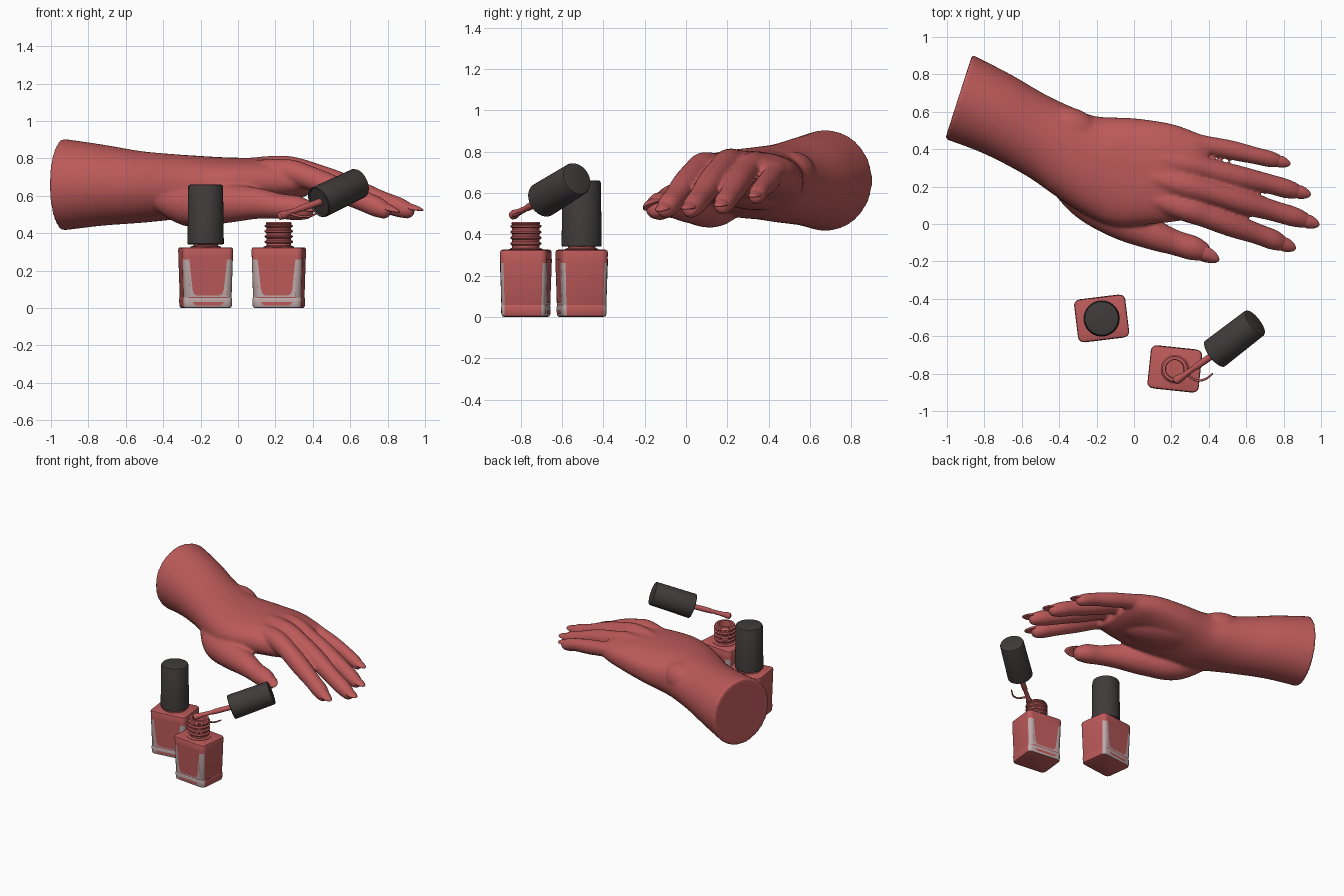
import bpy, bmesh, math
from mathutils import Vector, Matrix

cube = bpy.data.objects.get("Cube")
if cube:
    bpy.data.objects.remove(cube)


def material(name, r, g, b):
    m = bpy.data.materials.new(name)
    m.use_nodes = True
    m.diffuse_color = (r, g, b, 1)
    m.node_tree.nodes["Principled BSDF"].inputs["Base Color"].default_value = (r, g, b, 1)
    return m


RED = material("coral red", .51, .102, .102)
DARK = material("dark cap", .052, .044, .044)
GLASS = material("pale glass", .52, .40, .40)


def finish(name, bm, mats, smooth=True, matrix=None):
    bmesh.ops.recalc_face_normals(bm, faces=bm.faces)
    me = bpy.data.meshes.new(name)
    bm.to_mesh(me)
    bm.free()
    ob = bpy.data.objects.new(name, me)
    bpy.context.scene.collection.objects.link(ob)
    for m in mats:
        me.materials.append(m)
    if matrix:
        ob.matrix_world = matrix
    if smooth:
        bpy.ops.object.select_all(action='DESELECT')
        ob.select_set(True)
        bpy.context.view_layer.objects.active = ob
        bpy.ops.object.shade_smooth_by_angle(angle=math.radians(40))
    return ob


def ring(c, u, v, e=1.0, n=32):
    """Superellipse points around c with half axes u and v."""
    pts = []
    for i in range(n):
        a = math.tau * i / n
        x, y = math.cos(a), math.sin(a)
        pts.append(c + u * math.copysign(abs(x) ** e, x) + v * math.copysign(abs(y) ** e, y))
    return pts


def loft(bm, rings):
    rows = [[bm.verts.new(p) for p in r] for r in rings]
    n = len(rows[0])
    for a, b in zip(rows, rows[1:]):
        for i in range(n):
            bm.faces.new((a[i], a[(i + 1) % n], b[(i + 1) % n], b[i]))
    bm.faces.new(rows[0])
    bm.faces.new(rows[-1])


def spline(points, steps=5):
    """Smooth interpolation through tuples of any length."""
    p = [points[0]] + list(points) + [points[-1]]
    out = []
    for a, b, c, d in zip(p, p[1:], p[2:], p[3:]):
        for s in range(steps):
            t = s / steps
            out.append([.5 * (2 * j + (k - i) * t + (2 * i - 5 * j + 4 * k - l) * t * t
                              + (3 * j - i - 3 * k + l) * t ** 3)
                        for i, j, k, l in zip(a, b, c, d)])
    return out + [list(points[-1])]


def tube(bm, points, steps=5, n=24):
    pts = spline(points, steps)
    pos = [Vector(p[:3]) for p in pts]
    rad = [p[3] for p in pts]
    # rounded tip
    d = (pos[-1] - pos[-2]).normalized()
    end, r = pos[-1], rad[-1]
    for f, s in ((.5, .85), (.85, .5)):
        pos.append(end + d * r * f)
        rad.append(r * s)
    rings = []
    for i, (c, r) in enumerate(zip(pos, rad)):
        t = (pos[min(i + 1, len(pos) - 1)] - pos[max(i - 1, 0)]).normalized()
        u = t.cross(Vector((0, 0, 1))).normalized()
        rings.append(ring(c, u * r, u.cross(t) * r, 1, n))
    loft(bm, rings)
    return d, end


def lathe(name, profile, origin, axis, mat):
    q = Vector(axis).to_track_quat('Z', 'Y')
    bm = bmesh.new()
    loft(bm, [ring(Vector((0, 0, h)), Vector((r, 0, 0)), Vector((0, r, 0)), 1, 40)
              for r, h in profile])
    return finish(name, bm, [mat], True, Matrix.Translation(origin) @ q.to_matrix().to_4x4())


# Forearm and palm: near edge x y, far edge x y, bottom, top, squareness
SECTIONS = [
    (-1.01, .455, -.865, .905, .415, .905, 1), (-.80, .375, -.66, .80, .44, .875, 1),
    (-.58, .26, -.47, .69, .455, .84, 1), (-.42, .15, -.32, .62, .47, .825, .95),
    (-.26, .05, -.20, .575, .48, .815, .9), (-.1, -.01, 0, .565, .52, .805, .85),
    (.1, 0, .2, .535, .56, .80, .85), (.27, .02, .34, .485, .58, .775, .85),
    (.38, .035, .40, .455, .615, .735, .9)]

# Digits: x, y, z, radius from palm to tip
FINGERS = {
    "thumb": [(-.48, .31, .62, .05), (-.27, .15, .55, .112), (-.08, .03, .56, .108),
              (.1, -.055, .56, .084), (.22, -.1, .545, .068), (.31, -.127, .535, .067),
              (.355, -.142, .527, .057)],
    "index": [(0, .17, .735, .05), (.25, .09, .73, .068), (.38, .045, .697, .064),
              (.52, -.005, .64, .064), (.66, -.053, .577, .056), (.74, -.083, .542, .055),
              (.78, -.099, .522, .046)],
    "middle": [(.02, .27, .75, .05), (.25, .21, .747, .068), (.42, .165, .707, .064),
               (.58, .118, .648, .065), (.74, .072, .582, .056), (.85, .04, .542, .054),
               (.905, .022, .522, .045)],
    "ring": [(.02, .37, .745, .05), (.25, .325, .735, .065), (.40, .29, .70, .06),
             (.56, .25, .65, .062), (.72, .215, .592, .053), (.81, .19, .558, .052),
             (.86, .177, .538, .044)],
    "little": [(.02, .46, .71, .05), (.25, .44, .70, .06), (.38, .42, .68, .053),
               (.52, .395, .65, .052), (.65, .365, .62, .046), (.72, .349, .597, .045),
               (.76, .339, .582, .039)]}

bm = bmesh.new()
rings = []
for lx, ly, ux, uy, zb, zt, e in spline(SECTIONS):
    near, far = Vector((lx, ly, 0)), Vector((ux, uy, 0))
    mid = (near + far) / 2 + Vector((0, 0, (zb + zt) / 2))
    rings.append(ring(mid, (far - near) / 2, Vector((0, 0, (zt - zb) / 2)), e, 48))
loft(bm, rings)
# wrist bone and heel of the palm
for c, s in (((-.34, .515, .695), (.16, .107, .105)), ((-.1, .36, .605), (.42, .17, .09))):
    bmesh.ops.create_uvsphere(bm, u_segments=32, v_segments=20, radius=1,
                              matrix=Matrix.Translation(c) @ Matrix.Rotation(-.35, 4, 'Z')
                              @ Matrix.Diagonal((*s, 1)))
for name, path in FINGERS.items():
    d, end = tube(bm, path)
    # fingernail: thin pointed shell over the tip
    r = path[-1][3]
    up = Vector((0, -.6 if name == "thumb" else 0, 1))
    side = up.cross(d).normalized()
    up = d.cross(side)
    rot = Matrix((d, side, up)).transposed().to_4x4()
    nail = bmesh.new()
    bmesh.ops.create_uvsphere(nail, u_segments=24, v_segments=12, radius=1)
    for v in nail.verts:
        v.co.y *= 1 - .2 * max(v.co.x, 0)
        v.co = Vector((v.co.x * r * 1.3, v.co.y * r * .82, v.co.z * r * .28 - v.co.y ** 2 * r * .3))
    finish(name + "_nail", nail, [RED], True,
           Matrix.Translation(end + d * r * .6 + up * r * .66) @ rot)
hand = finish("hand", bm, [RED])
remesh = hand.modifiers.new("blend", 'REMESH')
remesh.mode = 'VOXEL'
remesh.voxel_size = .01
remesh.use_smooth_shade = True
smooth = hand.modifiers.new("soften", 'SMOOTH')
smooth.factor = .5
smooth.iterations = 9


def rounded_box(name, size, z0, z1, taper, rule, matrix, split=None):
    bm = bmesh.new()
    bmesh.ops.create_cube(bm, size=1)
    for v in bm.verts:
        k = taper if v.co.z < 0 else 1
        v.co = Vector((v.co.x * size[0] * k, v.co.y * size[1] * k, z1 if v.co.z > 0 else z0))
    # round the upright corners more than the rims
    upright = [e for e in bm.edges if abs(e.verts[0].co.z - e.verts[1].co.z) > .01]
    bmesh.ops.bevel(bm, geom=upright, offset=.03, segments=4, profile=.5, affect='EDGES')
    rims = [e for e in bm.edges if abs(e.verts[0].co.z - e.verts[1].co.z) < .001
            and any(abs(f.normal.z) > .9 for f in e.link_faces)]
    bmesh.ops.bevel(bm, geom=rims, offset=.012, segments=2, profile=.5, affect='EDGES')
    if split:
        bmesh.ops.bisect_plane(bm, geom=bm.verts[:] + bm.edges[:] + bm.faces[:],
                               plane_co=(0, 0, split), plane_no=(0, 0, 1))
    bm.normal_update()
    for f in bm.faces:
        f.material_index = int(rule(f.normal, f.calc_center_median().z))
    return finish(name, bm, [RED, GLASS], True, matrix)


def plate(name, half_outline, lift, mat, matrix):
    """Thin painted symmetric panel on the front and back of a bottle."""
    outline = half_outline + [(-x, z) for x, z in reversed(half_outline)]
    bm = bmesh.new()
    for s in (-1, 1):
        bm.faces.new([bm.verts.new((x, s * (.107 + .007 * (z - .045) / .28 + lift), z))
                      for x, z in outline])
    finish(name, bm, [mat], False, matrix)


def bottle(name, x, y, angle):
    m = Matrix.Translation((x, y, 0)) @ Matrix.Rotation(math.radians(angle), 4, 'Z')
    rounded_box(name + "_body", (.276, .23), .045, .325, .94,
                lambda n, z: abs(n.y) > .25 and abs(n.x) > .1 and abs(n.z) < .3 and z < .26,
                m, .26)
    rounded_box(name + "_base", (.268, .22), 0, .06, .98,
                lambda n, z: abs(n.y) > .3 and abs(n.z) < .5, m)
    plate(name + "_glass_panel", [(.099, .06), (.107, .26)], .0015, GLASS, m)
    plate(name + "_colour_panel",
          [(.062, .068), (.076, .076), (.084, .10), (.104, .28)], .003, RED, m)
    plate(name + "_base_tint", [(.07, .015), (.085, .032)], .0055, RED, m)
    # threaded neck
    neck = [(.082, .315), (.082, .328), (.066, .334)]
    for i in range(4):
        h = .345 + i * .028
        neck += [(.066, h), (.075, h + .006), (.075, h + .013), (.066, h + .019)]
    lathe(name + "_neck", neck + [(.070, .452), (.066, .46), (.05, .46), (.048, .40)],
          (x, y, 0), (0, 0, 1), RED)


bottle("closed_bottle", -.173, -.505, 7)
bottle("open_bottle", .218, -.775, -6)

# Caps: one closed, one lifted with its brush
CAP = [(.07, .012), (.088, .012), (.092, 0), (.097, .004), (.097, .02), (.093, .31),
       (.089, .318), (.08, .321)]
lathe("closed_cap", CAP, (-.173, -.505, .34), (0, 0, 1), DARK)
start, axis = Vector((.43, -.695, .565)), Vector((.22, .17, .105))
lathe("lifted_cap", [(r * .89, h * .92) for r, h in CAP], start, axis, DARK)
tip = Vector((.225, -.838, .492))
length = (start - tip).length
lathe("brush", [(.008, -.012), (.02, -.004), (.023, .015), (.016, .05), (.014, .12), (.018, .14),
                (.018, length + .03)], tip, start - tip, RED)

# Strand of polish hanging beside the brush
bm = bmesh.new()
tube(bm, [(.28, -.80, .505, .008), (.33, -.835, .49, .006), (.38, -.83, .49, .006),
          (.42, -.80, .505, .004)], 6, 10)
finish("polish_strand", bm, [RED])
